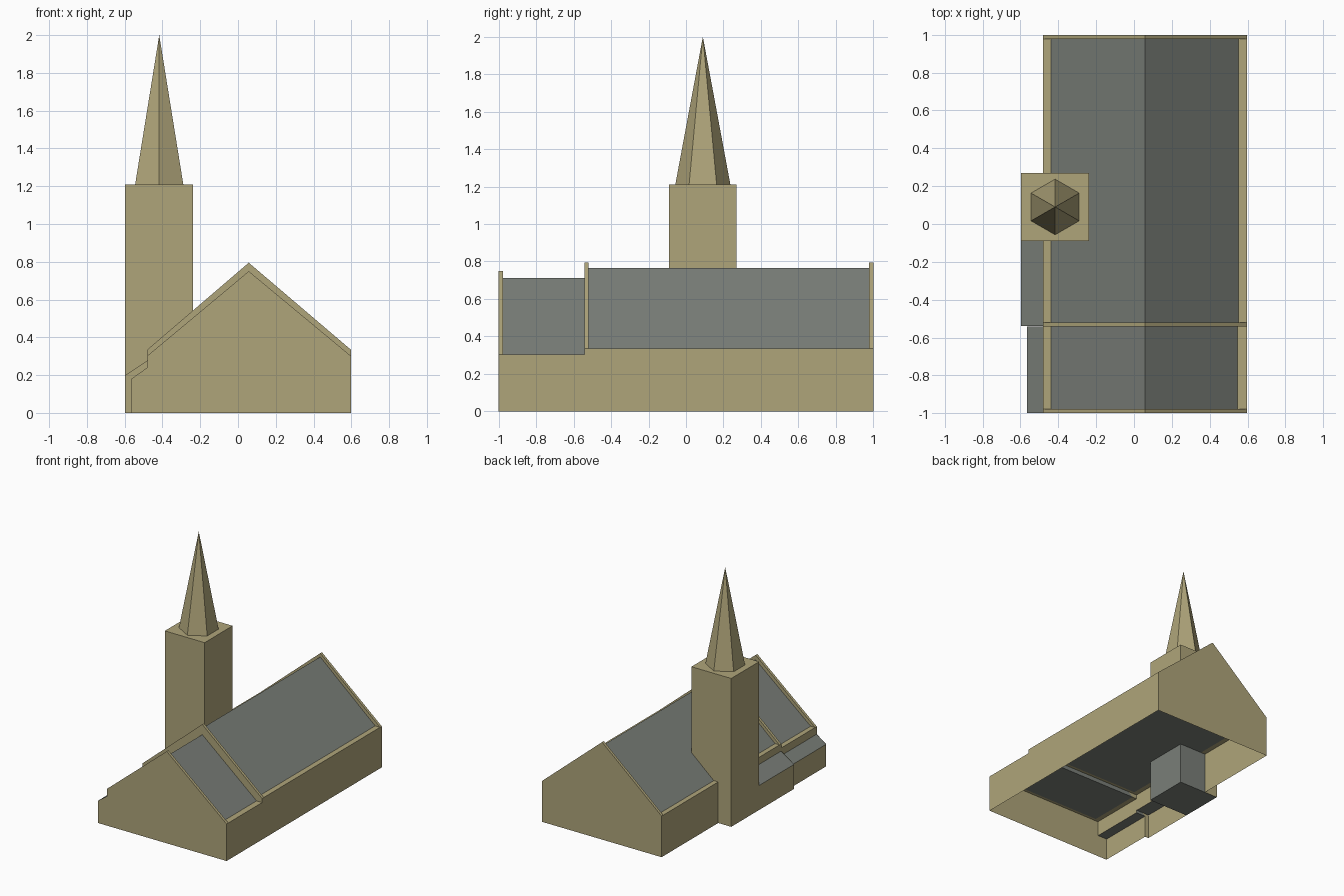
import bpy, math

if "Cube" in bpy.data.objects:
    bpy.data.objects.remove(bpy.data.objects["Cube"])


def material(name, rgb):
    m = bpy.data.materials.new(name)
    m.diffuse_color = (*rgb, 1)
    m.use_nodes = True
    m.node_tree.nodes["Principled BSDF"].inputs["Base Color"].default_value = m.diffuse_color
    return m


STONE = material("tan stone", (0.43, 0.376, 0.195))
SLATE = material("grey slate", (0.195, 0.212, 0.19))


def mesh(name, verts, faces, mat):
    me = bpy.data.meshes.new(name)
    me.from_pydata(verts, [], faces)
    me.materials.append(mat)
    ob = bpy.data.objects.new(name, me)
    bpy.context.collection.objects.link(ob)
    return ob


def prism(name, profile, y0, y1, mat):
    """Closed solid: counter-clockwise (x, z) profile swept along y."""
    n = len(profile)
    v = [(x, y, z) for y in (y0, y1) for x, z in profile]
    f = [tuple(range(n)), tuple(range(2 * n - 1, n - 1, -1))]
    f += [(i, i + n, (i + 1) % n + n, (i + 1) % n) for i in range(n)]
    return mesh(name, v, f, mat)


def sheet(name, path, y0, y1, mat):
    """Thin open shell: (x, z) path swept along y."""
    n = len(path)
    v = [(x, y, z) for y in (y0, y1) for x, z in path]
    return mesh(name, v, [(i, i + n, i + n + 1, i + 1) for i in range(n - 1)], mat)


def panel(name, outline, y, mat, back=False):
    """Flat upright (x, z) outline facing -y, or +y when back is set."""
    idx = range(len(outline))
    return mesh(name, [(x, y, z) for x, z in outline],
                [tuple(reversed(idx)) if back else tuple(idx)], mat)


def box(name, x0, x1, y0, y1, z0, z1, mat):
    return prism(name, [(x0, z0), (x1, z0), (x1, z1), (x0, z1)], y0, y1, mat)


L, R, RIDGE = -0.48, 0.597, 0.057
FRONT, ARCH, BACK = -1.0, -0.542, 1.0
T = 0.022                      # gable thickness
TX0, TX1, TY0, TY1 = -0.597, -0.238, -0.09, 0.27


def hall(name, y0, y1, eave, gable_top, roof_top, right_in, roof_end):
    """Slate roof with flat underside, right wall and both wall-top ledges."""
    prism(name + "_roof", [(L + 0.04, eave), (right_in, eave), (RIDGE, roof_top)],
          y0 + T, roof_end, SLATE)
    sheet(name + "_right_wall", [(R, 0), (R, eave), (right_in, eave)], y0, y1, STONE)
    prism(name + "_front_gable", [(L, eave), (R, eave), (RIDGE, gable_top)],
          y0, y0 + T, STONE)


# Main halls
hall("nave", ARCH, BACK, 0.335, 0.795, 0.765, 0.553, BACK - T)
hall("chancel", FRONT, ARCH, 0.302, 0.75, 0.712, 0.547, ARCH)

# Rear gable and wall, and the step between the two ceilings
prism("rear_gable", [(L, 0.335), (R, 0.335), (RIDGE, 0.795)], BACK - T, BACK, STONE)
panel("rear_wall", [(L, 0), (R, 0), (R, 0.335), (L, 0.335)], BACK, STONE, True)
panel("arch_wall", [(L, 0.302), (R, 0.302), (R, 0.335), (L, 0.335)], ARCH, STONE)

# Left walls, open to the aisles below
for name, y0, y1, z0, z1 in (("nave_rear_left_wall", TY1, BACK, 0, 0.335),
                             ("nave_front_left_wall", ARCH, TY0, 0.2, 0.335),
                             ("chancel_left_wall", FRONT, ARCH, 0.18, 0.302)):
    sheet(name, [(L + 0.04, z1), (L, z1), (L, z0)], y0, y1, STONE)

# Lean-to aisles
for name, x, y0, y1, low, high in (("nave_aisle", TX0, ARCH, TY0, 0.2, 0.277),
                                   ("chancel_aisle", -0.565, FRONT, ARCH, 0.18, 0.24)):
    prism(name + "_roof", [(x, low), (L, low), (L, high)], y0 + 0.002, y1, SLATE)
    sheet(name + "_wall", [(x, low), (x, 0)], y0, y1, STONE)

# Front wall, and the return where the wider aisle begins
panel("front_wall", [(-0.565, 0), (R, 0), (R, 0.302), (L, 0.302), (L, 0.24),
                     (-0.565, 0.18)], FRONT, STONE)
panel("aisle_return_wall", [(TX0, 0), (-0.565, 0), (-0.565, 0.18), (L, 0.24),
                            (L, 0.277), (TX0, 0.2)], ARCH, STONE)

# Tower: stone outside, slate-coloured base inside the nave
box("tower", TX0, TX1, TY0, TY1, 0.335, 1.21, STONE)
box("tower_inner_base", L, TX1, TY0, TY1, 0, 0.335, SLATE)
base = box("tower_outer_base", TX0, L, TY0, TY1, 0, 0.335, STONE)
base.data.materials.append(SLATE)
for p in base.data.polygons:
    if p.normal.z < -0.5:
        p.material_index = 1

# Six-sided spire with corners towards front and back
cx, cy, r = -0.417, 0.09, 0.147
ring = [(cx + r * math.sin(i * math.pi / 3), cy - r * math.cos(i * math.pi / 3), 1.21)
        for i in range(6)]
mesh("spire", ring + [(cx, cy, 2.0)], [(i, (i + 1) % 6, 6) for i in range(6)], STONE)
